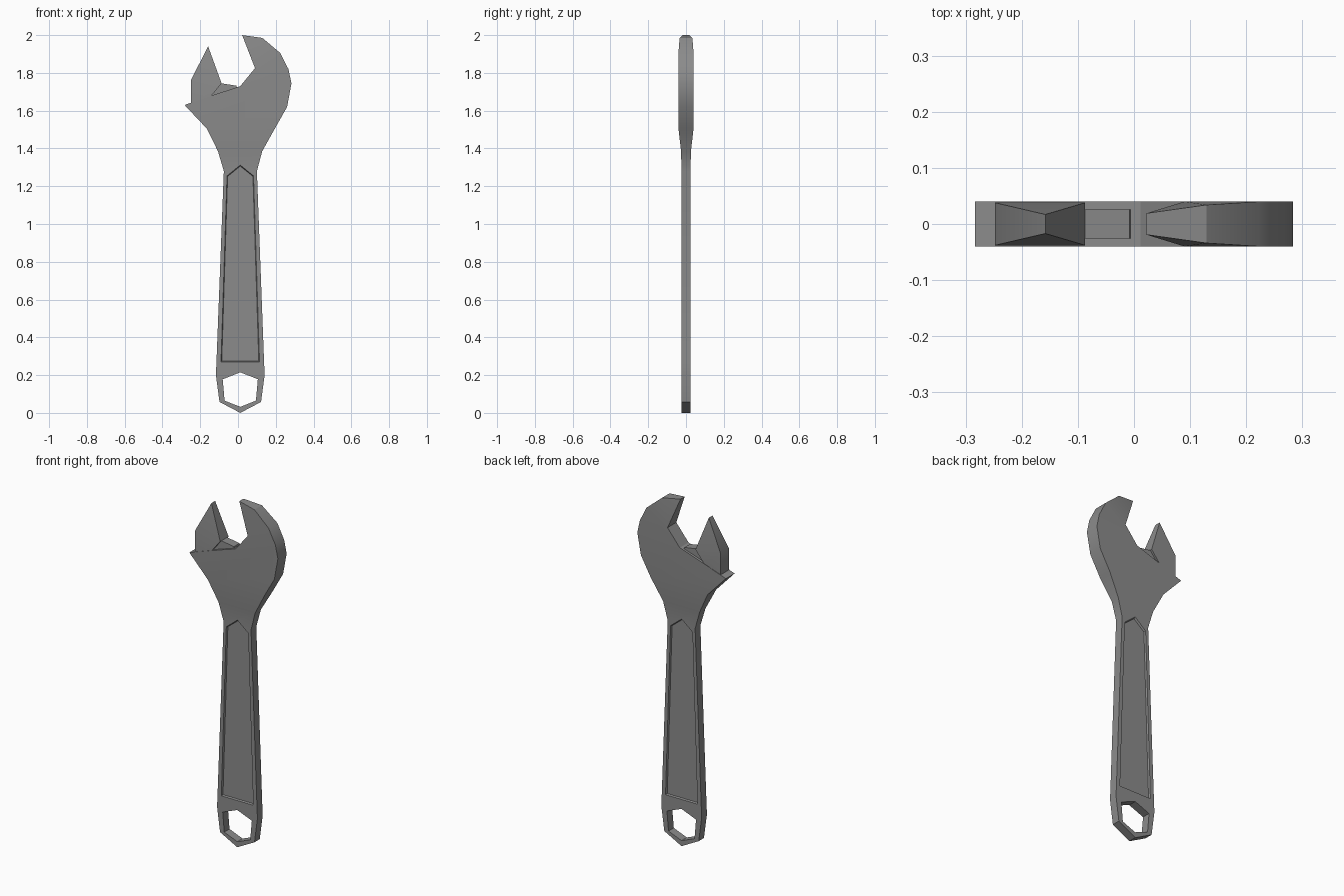
import bpy, bmesh

if "Cube" in bpy.data.objects:
    bpy.data.objects.remove(bpy.data.objects["Cube"])

steel = bpy.data.materials.new("dark_steel")
steel.diffuse_color = (0.26, 0.26, 0.26, 1)
steel.use_nodes = True
steel.node_tree.nodes["Principled BSDF"].inputs["Base Color"].default_value = steel.diffuse_color


def plate(name, pts, faces):
    """Two-sided plate: pts = {key: (x, z, half_thickness)}, faces = key strings."""
    bm = bmesh.new()
    front = {k: bm.verts.new((x, -h, z)) for k, (x, z, h) in pts.items()}
    back = {k: bm.verts.new((x, h, z)) for k, (x, z, h) in pts.items()}
    count = {}
    for f in faces:
        keys = f.split()
        bm.faces.new([front[k] for k in keys])
        bm.faces.new([back[k] for k in reversed(keys)])
        for a, b in zip(keys, keys[1:] + keys[:1]):
            count.setdefault(frozenset((a, b)), []).append((a, b))
    # walls along every open edge (outline and hole)
    for uses in count.values():
        if len(uses) == 1:
            a, b = uses[0]
            bm.faces.new((front[b], front[a], back[a], back[b]))
    bmesh.ops.recalc_face_normals(bm, faces=bm.faces)
    me = bpy.data.meshes.new(name)
    bm.to_mesh(me)
    bm.free()
    me.materials.append(steel)
    ob = bpy.data.objects.new(name, me)
    bpy.context.collection.objects.link(ob)
    bpy.context.view_layer.objects.active = ob
    ob.select_set(True)
    bpy.ops.object.shade_smooth_by_angle(angle=0.52)
    ob.select_set(False)
    return ob


T, H, D = 0.04, 0.024, 0.014   # half thickness: head, handle, recessed panel
body = {
    # fixed jaw and head outline
    "tip": (0.022, 2.0, 0.019), "j1": (0.129, 1.985, 0.034), "j2": (0.224, 1.905, T),
    "j3": (0.267, 1.82, T), "j4": (0.283, 1.745, T), "j5": (0.26, 1.62, T),
    "sR": (0.195, 1.505, T), "sL": (-0.165, 1.505, T), "horn": (-0.283, 1.63, T),
    "mid": (-0.148, 1.677, T), "seat": (0.012, 1.73, T), "inner": (0.09, 1.825, T),
    # neck
    "nR": (0.128, 1.385, 0.026), "nL": (-0.106, 1.385, 0.026),
    "A": (-0.075, 1.28, H), "B": (0.1, 1.28, H),
    # handle end
    "L": (-0.114, 0.27, H), "R": (0.138, 0.27, H),
    "e1": (0.141, 0.2, H), "e2": (0.122, 0.058, H), "e3": (0.012, 0.0, H),
    "e4": (-0.098, 0.058, H), "e5": (-0.117, 0.2, H),
    # hanging hole
    "h0": (0.012, 0.215, H), "h1": (0.105, 0.178, H), "h2": (0.095, 0.065, H),
    "h3": (0.012, 0.032, H), "h4": (-0.071, 0.065, H), "h5": (-0.081, 0.178, H),
}
# recessed panel: rim and floor
panel = [(-0.058, 1.255), (0.012, 1.312), (0.082, 1.255), (0.114, 0.27), (-0.09, 0.27)]
inner = [(-0.055, 1.252), (0.012, 1.306), (0.079, 1.252), (0.11, 0.274), (-0.086, 0.274)]
for i in range(5):
    body[f"p{i}"] = (*panel[i], H)
    body[f"q{i}"] = (*inner[i], D)

faces = [
    "tip j1 inner", "j1 j2 inner",
    "horn mid seat inner j2 j3 j4 j5 sR sL",
    "sL sR nR nL", "nL nR B p1 A",
    "A p1 p0", "p1 B p2", "A p0 p4 L", "p2 B R p3",
    "L p4 p3 R e1 h1 h0 h5 e5",
    "e1 e2 h2 h1", "e2 e3 h3 h2", "e3 e4 h4 h3", "e4 e5 h5 h4",
    "q0 q1 q2 q3 q4",
] + [f"p{i} p{(i + 1) % 5} q{(i + 1) % 5} q{i}" for i in range(5)]
plate("wrench_body", body, faces)

# sliding jaw, wedge shaped at its tip
J = 0.038
plate("sliding_jaw", {
    "a": (-0.248, 1.63, J), "b": (-0.248, 1.765, J), "c": (-0.158, 1.94, 0.017),
    "d": (-0.087, 1.745, J), "e": (-0.148, 1.67, J)},
    ["b c d", "a b d e"])

# thinner lug that carries the jaw along the head
plate("jaw_lug", {
    "a": (-0.17, 1.65, 0.026), "b": (-0.089, 1.745, 0.026),
    "c": (-0.008, 1.732, 0.026), "d": (0.0, 1.7, 0.026)},
    ["a b c d"])
